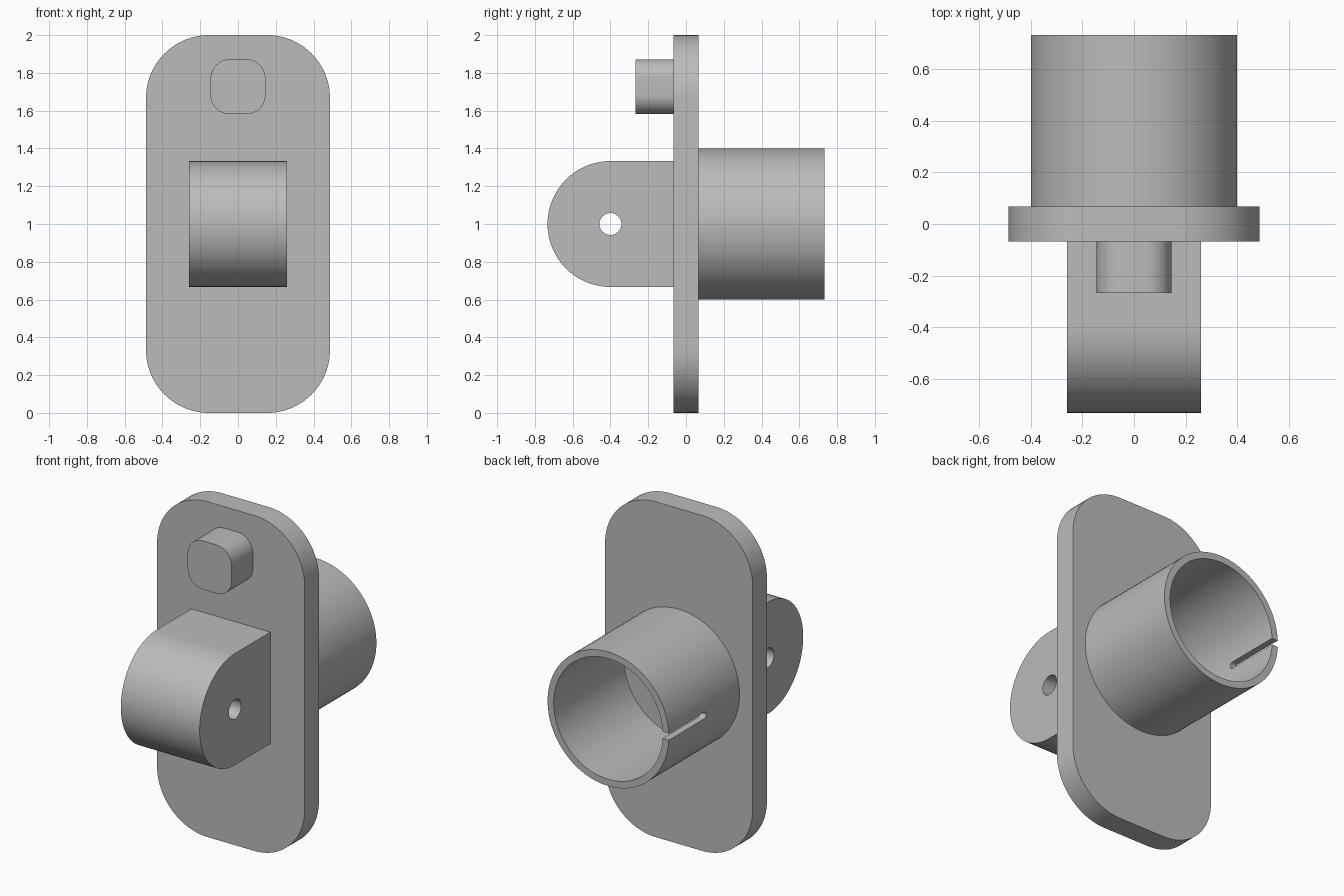
import bpy, bmesh
from math import sin, cos, pi, radians
from mathutils import Vector

cube = bpy.data.objects.get("Cube")
if cube:
    bpy.data.objects.remove(cube, do_unlink=True)

grey = bpy.data.materials.new("plain grey")
grey.use_nodes = True
colour = (0.5, 0.5, 0.5, 1)
grey.diffuse_color = colour
grey.node_tree.nodes["Principled BSDF"].inputs["Base Color"].default_value = colour


def arc(u, v, r, start, end, steps):
    """Points on an arc, angles in degrees."""
    angles = [radians(start + (end - start) * i / steps) for i in range(steps + 1)]
    return [(u + r * cos(a), v + r * sin(a)) for a in angles]


def rounded_rect(w, h, r, v, steps=16):
    """Rounded rectangle of half sizes w, h centred at height v."""
    pts = []
    for i, (su, sv) in enumerate([(1, 1), (-1, 1), (-1, -1), (1, -1)]):
        pts += arc(su * (w - r), v + sv * (h - r), r, 90 * i, 90 * i + 90, steps)
    return pts


def extrude(name, profile, axis, start, end, fillet=0):
    """Sweep a closed profile along x (profile in y, z) or y (profile in x, z)."""
    def place(p, d):
        return Vector((d, p[0], p[1])) if axis == "x" else Vector((p[0], d, p[1]))
    bm = bmesh.new()
    near = [bm.verts.new(place(p, start)) for p in profile]
    far = [bm.verts.new(place(p, end)) for p in profile]
    front = bm.faces.new(near)
    bm.faces.new(far)
    n = len(profile)
    for i in range(n):
        j = (i + 1) % n
        bm.faces.new((near[i], near[j], far[j], far[i]))
    if fillet:
        bmesh.ops.bevel(bm, geom=list(front.edges), offset=fillet, segments=6,
                        profile=0.5, affect="EDGES")
    bmesh.ops.recalc_face_normals(bm, faces=bm.faces)
    mesh = bpy.data.meshes.new(name)
    bm.to_mesh(mesh)
    bm.free()
    mesh.materials.append(grey)
    obj = bpy.data.objects.new(name, mesh)
    bpy.context.collection.objects.link(obj)
    return obj


def select(obj):
    bpy.ops.object.select_all(action="DESELECT")
    obj.select_set(True)
    bpy.context.view_layer.objects.active = obj


def cut(obj, cutter):
    """Subtract the cutter and remove it."""
    cutter.hide_render = True
    mod = obj.modifiers.new("cut", "BOOLEAN")
    mod.operation = "DIFFERENCE"
    mod.solver = "EXACT"
    mod.object = cutter
    select(obj)
    bpy.ops.object.modifier_apply(modifier=mod.name)
    bpy.data.objects.remove(cutter, do_unlink=True)


def circle(u, v, r, steps):
    return arc(u, v, r, 0, 360, steps)[:-1]


face = 0.067    # half thickness of the plate
reach = 0.733   # how far lug and socket extend

# Upright mounting plate
plate = extrude("mounting_plate", rounded_rect(0.487, 1, 0.333, 1, 24), "y", -face, face)

# Round-nosed lug with a cross hole
lug_shape = arc(-0.4, 1, 0.333, 90, 270, 48) + [(-face, 0.667), (-face, 1.333)]
lug = extrude("pivot_lug", lug_shape, "x", -0.26, 0.26)
cut(lug, extrude("hole_cutter", circle(-0.4, 1, 0.058, 32), "x", -0.5, 0.5))

# Soft-edged button above the lug
button = extrude("button", rounded_rect(0.145, 0.145, 0.1, 1.727, 12), "y",
                 -0.267, -face, fillet=0.04)

# Open socket at the back, with a round-ended slot in its side wall
socket = extrude("socket_tube", circle(0, 1, 0.4, 96), "y", face, reach)
cut(socket, extrude("bore_cutter", circle(0, 1, 0.36, 96), "y", 0, 1))
slot_shape = arc(0.4, 1, 0.02, 90, 270, 12) + [(0.9, 0.98), (0.9, 1.02)]
cut(socket, extrude("slot_cutter", slot_shape, "x", -0.6, -0.2))

for obj in (plate, lug, button, socket):
    select(obj)
    bpy.ops.object.shade_smooth_by_angle(angle=radians(30))
